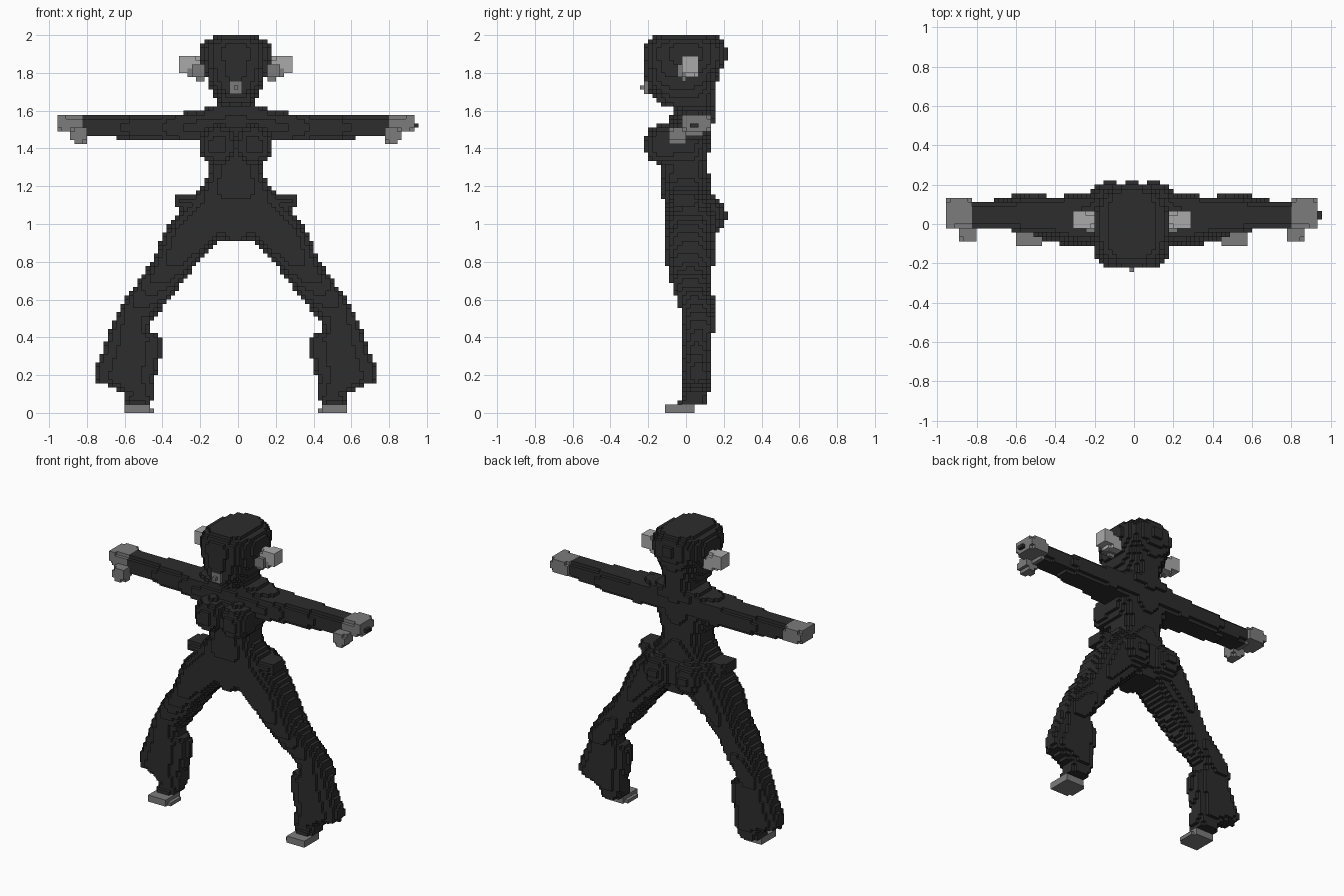
import bpy
import math

if "Cube" in bpy.data.objects:
    bpy.data.objects.remove(bpy.data.objects["Cube"], do_unlink=True)

V = 2 / 90          # block size
CX = -V / 2         # mirror plane of the figure
cells = {}          # (i, j, k) -> part name; the first part to claim a block keeps it


def material(name, value):
    m = bpy.data.materials.new(name)
    m.use_nodes = True
    col = (value, value, value, 1)
    m.diffuse_color = col
    m.node_tree.nodes["Principled BSDF"].inputs["Base Color"].default_value = col
    return m


BLACK = material("charcoal", 0.026)
GREY = material("mid grey", 0.2)
LIGHT = material("light grey", 0.4)


def fill(part, side, lo, hi, inside):
    """Claim every free block whose centre is inside; side mirrors x."""
    xs = sorted((CX + side * lo[0], CX + side * hi[0]))
    rng = [xs, (lo[1], hi[1]), (lo[2], hi[2])]
    i, j, k = [range(math.floor(a / V) - 1, math.ceil(b / V) + 1) for a, b in rng]
    for a in i:
        for b in j:
            for c in k:
                p = (side * ((a + .5) * V - CX), (b + .5) * V, (c + .5) * V)
                if c >= 0 and inside(p):
                    cells.setdefault((a, b, c), part)


def ball(part, side, centre, radii, n=2):
    lo = [c - r for c, r in zip(centre, radii)]
    hi = [c + r for c, r in zip(centre, radii)]
    fill(part, side, lo, hi, lambda p: sum(
        abs((q - c) / r) ** n for q, c, r in zip(p, centre, radii)) <= 1)


def loft(part, side, rows, axis="z", n=2.5):
    """Rows of (position, a0, a1, b0, b1): rounded sections along z (a=x, b=y) or x (a=y, b=z)."""
    rows = sorted(rows)
    t0, t1 = rows[0][0], rows[-1][0]
    a0, a1 = min(r[1] for r in rows), max(r[2] for r in rows)
    b0, b1 = min(r[3] for r in rows), max(r[4] for r in rows)
    lo, hi = ((a0, b0, t0), (a1, b1, t1)) if axis == "z" else ((t0, a0, b0), (t1, a1, b1))

    def inside(p):
        t, a, b = (p[2], p[0], p[1]) if axis == "z" else p
        for r, s in zip(rows, rows[1:]):
            if r[0] <= t <= s[0]:
                f = (t - r[0]) / (s[0] - r[0])
                q = [u + (w - u) * f for u, w in zip(r, s)]
                ha, hb = (q[2] - q[1]) / 2 + V * .1, (q[4] - q[3]) / 2 + V * .1
                return (abs((a - (q[1] + q[2]) / 2) / ha) ** n
                        + abs((b - (q[3] + q[4]) / 2) / hb) ** n) <= 1
        return False
    fill(part, side, lo, hi, inside)


def centred(rows):
    return [(z, -h, h, y0, y1) for z, h, y0, y1 in rows]


# mouth, set flush into the face
ball("mouth", 1, (0, -.19, 1.722), (.043, .05, .037))

# head, flat-fronted and narrowing to the chin
loft("head", 1, centred([
    (1.62, .09, -.09, .15), (1.65, .105, -.16, .15), (1.72, .135, -.205, .155),
    (1.80, .165, -.215, .175), (1.87, .182, -.215, .21), (1.94, .182, -.215, .21),
    (1.97, .16, -.20, .19), (2.0, .11, -.175, .165)]), n=2.6)

# torso from crotch to neck
loft("torso", 1, centred([
    (.92, .08, -.1, .13), (1.0, .28, -.115, .15), (1.05, .31, -.115, .16),
    (1.1, .28, -.115, .15), (1.15, .235, -.125, .14), (1.2, .178, -.135, .13),
    (1.26, .143, -.135, .12), (1.31, .145, -.135, .12), (1.37, .175, -.13, .12),
    (1.45, .195, -.12, .125), (1.52, .25, -.095, .135), (1.57, .27, -.075, .15),
    (1.60, .21, -.07, .15), (1.63, .11, -.07, .15), (1.66, .1, -.07, .15)]))

for side, tag in ((1, "left"), (-1, "right")):
    # bust and seat
    ball("torso", side, (.095, -.115, 1.42), (.1, .105, .105), 2.3)
    ball("torso", side, (.115, .09, 1.045), (.115, .125, .12))

    # hand with thumb
    loft(tag + "_hand", side, [
        (.805, -.02, .12, 1.475, 1.572), (.86, -.02, .14, 1.487, 1.572),
        (.95, -.02, .125, 1.5, 1.572)], "x", 4)
    ball(tag + "_hand", side, (.83, -.045, 1.468), (.048, .055, .04), 3)

    # arm
    loft(tag + "_arm", side, [
        (.1, -.08, .14, 1.44, 1.6), (.3, -.075, .14, 1.44, 1.585),
        (.4, -.05, .14, 1.445, 1.575), (.57, -.035, .125, 1.45, 1.572),
        (.7, -.025, .11, 1.465, 1.572), (.82, -.025, .11, 1.47, 1.572)], "x", 3)

    # ear pad, darker where it meets the head
    ball(tag + "_ear_base", side, (.195, -.01, 1.808), (.055, .04, .045))
    loft(tag + "_ear", side, [
        (.16, -.03, .06, 1.775, 1.87), (.24, -.03, .07, 1.785, 1.885),
        (.305, -.015, .075, 1.8, 1.888)], "x", 3)

    # hip pouch
    ball(tag + "_pouch", side, (.255, -.005, 1.122), (.065, .075, .034), 4)

    # shoe
    loft(tag + "_shoe", side, [
        (0, .44, .597, -.12, .045), (.047, .45, .59, -.115, .045)], n=4)

    # leg with a flared trouser hem
    loft(tag + "_leg", side, [
        (.04, .455, .585, -.05, .1), (.1, .435, .59, -.015, .12),
        (.13, .43, .64, -.015, .125), (.17, .43, .74, -.015, .13),
        (.2, .425, .757, -.015, .13), (.3, .4, .715, -.015, .13),
        (.4, .4, .675, -.015, .13), (.44, .465, .665, -.015, .15),
        (.5, .44, .64, -.015, .155), (.6, .35, .585, -.045, .145),
        (.7, .28, .515, -.08, .13), (.8, .2, .44, -.105, .145),
        (.92, .07, .395, -.12, .15), (1.0, .0, .355, -.12, .155),
        (1.1, .02, .27, -.1, .15)])

# nail at the longest finger
for j in (1, 2):
    cells[(42, j, 68)] = "left_fingertip"

# corner offsets for the six block sides
SIDES = []
for ax in range(3):
    for d in (0, 1):
        quad = []
        for u, w in ((0, 0), (1, 0), (1, 1), (0, 1)):
            c = [0, 0, 0]
            c[ax], c[(ax + 1) % 3], c[(ax + 2) % 3] = d, u, w
            quad.append(tuple(c))
        step = [0, 0, 0]
        step[ax] = 1 if d else -1
        SIDES.append((step, quad if d else quad[::-1]))

# one blocky object for each part, outer faces only
for part in sorted(set(cells.values())):
    index, faces = {}, []
    for cell, owner in cells.items():
        if owner != part:
            continue
        for step, quad in SIDES:
            if tuple(a + b for a, b in zip(cell, step)) in cells:
                continue
            faces.append([index.setdefault(tuple(a + b for a, b in zip(cell, q)), len(index))
                          for q in quad])
    mesh = bpy.data.meshes.new(part)
    mesh.from_pydata([tuple(c * V for c in v) for v in index], [], faces)
    grey = part == "mouth" or part.endswith(("_hand", "_shoe", "_ear_base"))
    mesh.materials.append(GREY if grey else LIGHT if part.endswith("_ear") else BLACK)
    bpy.context.collection.objects.link(bpy.data.objects.new(part, mesh))
